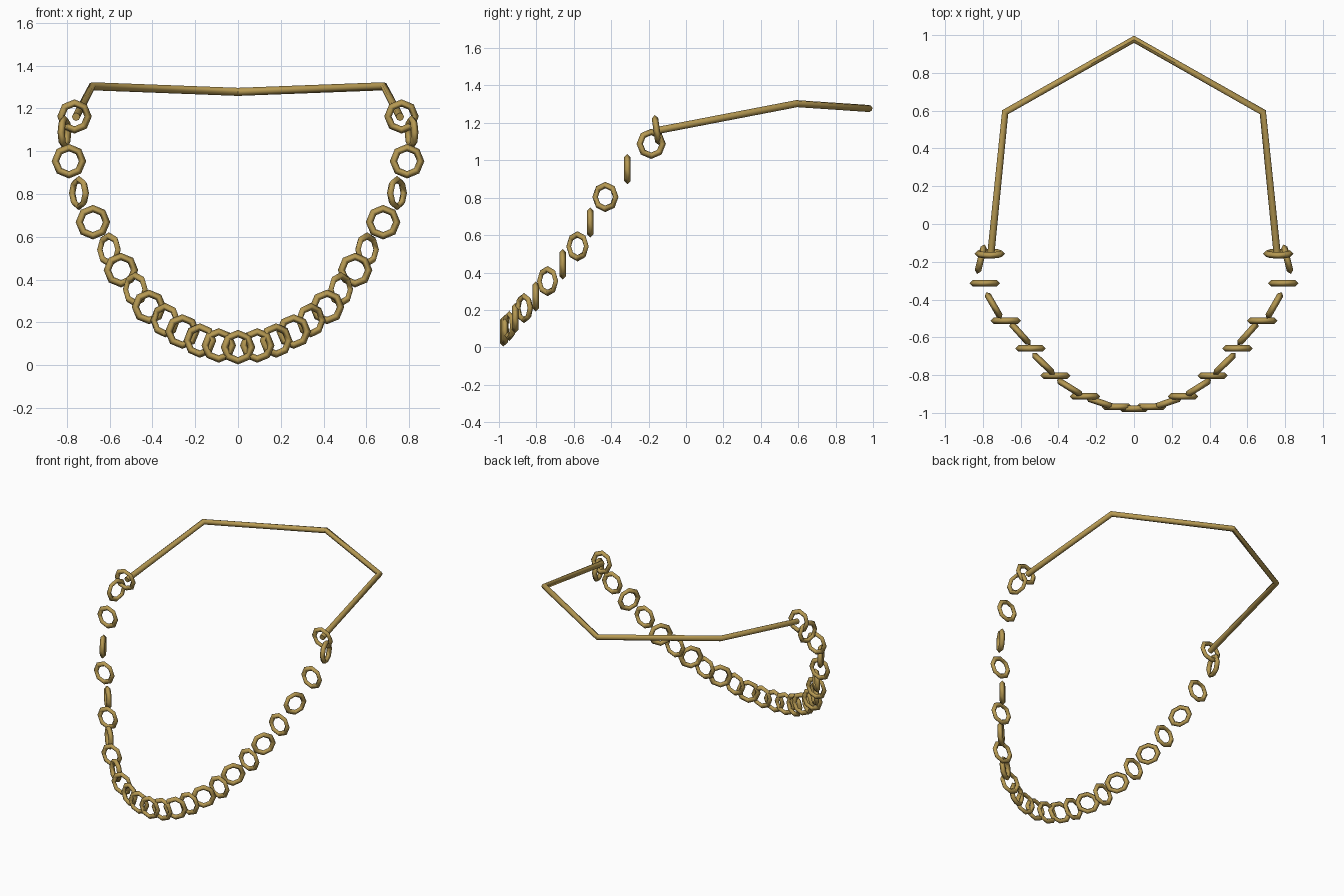
import bpy
import math

if "Cube" in bpy.data.objects:
    bpy.data.objects.remove(bpy.data.objects["Cube"])

gold = bpy.data.materials.new("antique_gold")
gold.diffuse_color = (0.47, 0.32, 0.085, 1)
gold.use_nodes = True
gold.node_tree.nodes["Principled BSDF"].inputs["Base Color"].default_value = gold.diffuse_color


def add_link(name, x, y, z, turn, tilt=0):
    """Eight-sided ring standing upright, turned about z."""
    bpy.ops.mesh.primitive_torus_add(
        major_segments=8, minor_segments=4,
        major_radius=0.0635, minor_radius=0.0172,
        location=(x, y, z),
        rotation=(math.radians(90 + tilt), 0, math.radians(turn)))
    ob = bpy.context.object
    ob.name = name
    ob.data.materials.append(gold)
    bpy.ops.object.shade_smooth()


# Chain links on the right half: x, y, z, turn about z, tilt
links = [
    (0.09, -0.968, 0.092, 0, 0),
    (0.178, -0.945, 0.115, 19, 0),
    (0.26, -0.913, 0.157, 0, 0),
    (0.34, -0.866, 0.21, 32, 0),
    (0.416, -0.803, 0.272, 0, 0),
    (0.48, -0.74, 0.354, 44, 0),
    (0.547, -0.659, 0.444, 0, 0),
    (0.603, -0.58, 0.54, 48, 0),
    (0.678, -0.512, 0.668, 0, 0),
    (0.743, -0.431, 0.804, 60, 0),
    (0.79, -0.313, 0.953, 0, 0),
    (0.811, -0.186, 1.088, 104, 0),
    (0.764, -0.157, 1.162, 0, 8),
]

# Lowest link at the front, then both mirrored halves
add_link("front_link", 0, -0.977, 0.084, 0)
for i, (x, y, z, turn, tilt) in enumerate(links, 1):
    add_link(f"right_link_{i}", x, y, z, turn, tilt)
    add_link(f"left_link_{i}", -x, y, z, -turn, tilt)

# Bent rod closing the loop around the back
half = [(0.757, -0.15, 1.16), (0.682, 0.592, 1.303)]
path = half + [(0, 0.978, 1.277)] + [(-x, y, z) for x, y, z in reversed(half)]
curve = bpy.data.curves.new("back_rod", "CURVE")
curve.dimensions = "3D"
curve.bevel_depth = 0.019
curve.bevel_resolution = 2
curve.use_fill_caps = True
spline = curve.splines.new("POLY")
spline.points.add(len(path) - 1)
for p, co in zip(spline.points, path):
    p.co = (*co, 1)
rod = bpy.data.objects.new("back_rod", curve)
bpy.context.collection.objects.link(rod)
curve.materials.append(gold)

bpy.ops.object.select_all(action="DESELECT")
rod.select_set(True)
bpy.context.view_layer.objects.active = rod
bpy.ops.object.convert(target="MESH")
bpy.ops.object.shade_smooth_by_angle(angle=math.radians(50))
